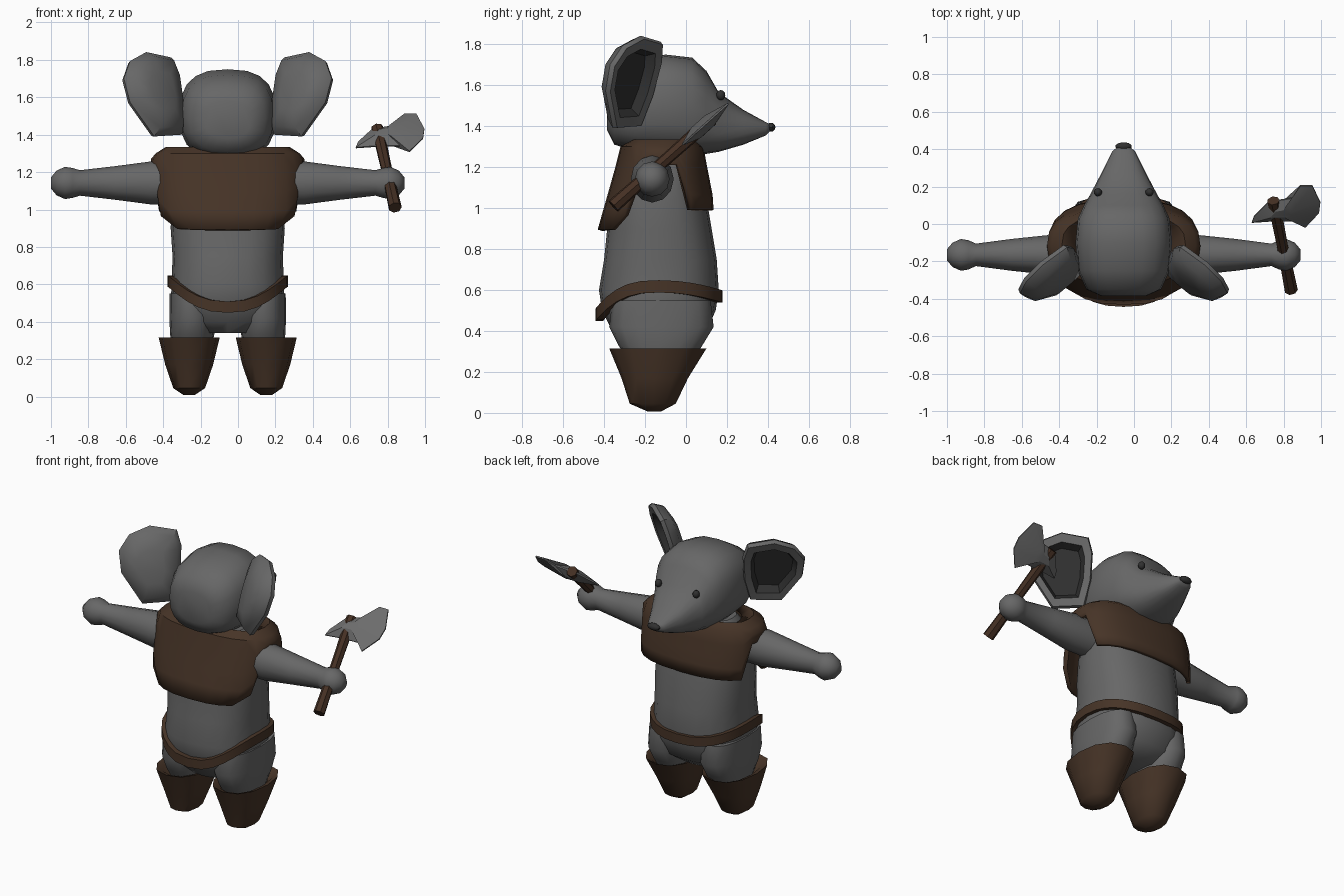
import bpy, bmesh, math
from mathutils import Vector

if "Cube" in bpy.data.objects:
    bpy.data.objects.remove(bpy.data.objects["Cube"])

CX = -0.055  # symmetry plane of the figure


def material(name, rgb):
    m = bpy.data.materials.new(name)
    m.diffuse_color = (*rgb, 1)
    m.use_nodes = True
    m.node_tree.nodes["Principled BSDF"].inputs["Base Color"].default_value = m.diffuse_color
    return m


FUR = material("grey fur", (0.135, 0.135, 0.135))
DARK = material("dark grey", (0.03, 0.03, 0.03))
LEATHER = material("brown leather", (0.062, 0.034, 0.020))
WOOD = material("brown wood", (0.058, 0.029, 0.017))
STEEL = material("grey steel", (0.15, 0.15, 0.15))


def finish(name, bm, mats, angle=40):
    bmesh.ops.recalc_face_normals(bm, faces=bm.faces[:])
    me = bpy.data.meshes.new(name)
    bm.to_mesh(me)
    bm.free()
    ob = bpy.data.objects.new(name, me)
    bpy.context.collection.objects.link(ob)
    for m in mats:
        me.materials.append(m)
    bpy.ops.object.select_all(action='DESELECT')
    ob.select_set(True)
    bpy.context.view_layer.objects.active = ob
    bpy.ops.object.shade_smooth_by_angle(angle=math.radians(angle))
    return ob


def loft(name, rings, mats, caps=(True, True), wrap=False, dark_from=None, angle=40):
    """Skin closed rings of points; faces from ring dark_from on use slot 1."""
    bm = bmesh.new()
    vs = [[bm.verts.new(p) for p in r] for r in rings]
    n = len(rings[0])
    pairs = list(zip(vs, vs[1:])) + ([(vs[-1], vs[0])] if wrap else [])
    for k, (a, b) in enumerate(pairs):
        for i in range(n):
            f = bm.faces.new((a[i], a[(i + 1) % n], b[(i + 1) % n], b[i]))
            f.material_index = int(dark_from is not None and k >= dark_from)
    if not wrap:
        if caps[0]:
            bm.faces.new(vs[0])
        if caps[1]:
            bm.faces.new(vs[-1]).material_index = int(dark_from is not None)
    return finish(name, bm, mats, angle)


def oval(a, b, n=20, e=2.4):
    """Superellipse points with half sizes a and b."""
    out = []
    for i in range(n):
        t = 2 * math.pi * i / n
        c, s = math.cos(t), math.sin(t)
        out.append((math.copysign(abs(c) ** (2 / e), c) * a,
                    math.copysign(abs(s) ** (2 / e), s) * b))
    return out


def flat_ring(z, xc, a, y0, y1, n=20, e=2.4):
    return [(CX + xc + p, (y0 + y1) / 2 + q, z) for p, q in oval(a, (y1 - y0) / 2, n, e)]


# torso
torso = [(.34, .15, -.30, .02), (.40, .27, -.36, .10), (.50, .305, -.41, .145),
         (.60, .30, -.425, .16), (.75, .295, -.40, .15), (.90, .305, -.385, .125),
         (1.05, .30, -.37, .10), (1.2, .28, -.32, .06), (1.3, .20, -.25, 0)]
loft("torso", [flat_ring(z, 0, a, y0, y1) for z, a, y0, y1 in torso], [FUR])

# head with pointed snout
head = [(-.385, .12, 1.38, 1.58), (-.35, .20, 1.31, 1.66), (-.25, .245, 1.28, 1.72),
        (-.10, .258, 1.265, 1.75), (.03, .245, 1.26, 1.735), (.10, .212, 1.265, 1.67),
        (.16, .178, 1.275, 1.565), (.28, .115, 1.31, 1.48), (.39, .06, 1.355, 1.42),
        (.41, .035, 1.375, 1.41)]
loft("head", [[(CX + p, y, (z0 + z1) / 2 + q) for p, q in oval(a, (z1 - z0) / 2, 20, 2.6)]
              for y, a, z0, z1 in head], [FUR], angle=50)


def ball(name, loc, scale, mat):
    bm = bmesh.new()
    bmesh.ops.create_uvsphere(bm, u_segments=10, v_segments=6, radius=1)
    for v in bm.verts:
        v.co = Vector([v.co[i] * scale[i] + loc[i] for i in range(3)])
    finish(name, bm, [mat])


ball("nose", (CX, .415, 1.395), (.045, .022, .022), DARK)

# ear outline in its own tilted plane
EAR = [(-.14, -.22), (.054, -.23), (.178, -.04), (.19, .094), (.125, .19),
       (0, .24), (-.165, .21), (-.19, .115), (-.18, -.06)]

for s, side in ((1, "right"), (-1, "left")):
    # eyes
    ball(side + "_eye", (CX + s * .138, .17, 1.552), (.022, .022, .025), DARK)

    # cupped ears with a dark recess
    U, V, N = Vector((.77, -.62, 0)), Vector((.18, .22, .96)), Vector((.595, .74, -.28))
    rings = []
    for k, d in ((.45, -.085), (.85, -.055), (1, -.005), (.96, .02), (.74, .015), (.62, -.03)):
        ring = []
        for u, v in EAR:
            p = Vector((.395, -.27, 1.61)) + U * (u * k) + V * (v * k) + N * d
            ring.append((CX + s * p.x, p.y, p.z))
        rings.append(ring)
    loft(side + "_ear", rings, [FUR, DARK], dark_from=4)

    # arms with round hands
    arm = [(.22, .10, .115), (.41, .105, .115), (.60, .085, .09), (.79, .06, .068), (.83, .078, .08),
           (.87, .085, .086), (.915, .065, .066), (.945, .03, .03)]
    loft(side + "_arm", [[(CX + s * x, -.165 + p, 1.142 + q) for p, q in oval(a, b, 12, 2)]
                         for x, a, b in arm], [FUR], angle=50)

    # legs
    leg = [(.25, .10, -.28, .03), (.33, .118, -.33, .08), (.42, .122, -.375, .135), (.55, .12, -.36, .12)]
    loft(side + "_leg", [flat_ring(z, s * .19, a, y0, y1, 16) for z, a, y0, y1 in leg], [FUR])

    # flared boots, open cuff
    boot = [(.008, .03, -.19, -.12), (.045, .085, -.275, -.05), (.17, .128, -.315, .01),
            (.315, .163, -.375, .10), (.30, .125, -.335, .07), (.26, .10, -.28, .03)]
    loft(side + "_boot", [flat_ring(z, s * .206, a, y0, y1, 12, 2.3) for z, a, y0, y1 in boot], [LEATHER])

# belt that sags at the back and a little at the front
belt = []
for grow, dz in ((-.02, -.03), (.018, -.03), (.018, .03), (-.02, .03)):
    ring = []
    a, b = .305 + grow, .293 + grow
    for p, q in oval(a, b, 28):
        t = abs(q / b)
        sag = .14 * t ** 2.8 if q < 0 else .05 * t ** 2
        ring.append((CX + p, -.132 + q, .618 - sag + dz))
    belt.append(ring)
loft("belt", belt, [LEATHER], wrap=True)

# shoulder cape with arm openings
NSEG = 24
cape = [flat_ring(1.27, 0, .22, -.29, .05, NSEG, 2.6), flat_ring(1.335, 0, .33, -.27, .05, NSEG, 2.6),
        flat_ring(1.30, 0, .385, -.32, .085, NSEG, 2.6)]
for k in range(1, 5):
    ring = []
    for i, (p, q) in enumerate(oval(1, 1, NSEG, 2.6)):
        sn = math.sin(2 * math.pi * i / NSEG)
        if abs(sn) < .3:
            hem = 1.21
        elif sn > 0:
            hem = .99
        else:
            hem = .965 if sn > -.6 else .895
        z = 1.29 + (hem - 1.29) * k / 4
        a = .41 if z > .98 else .41 - (.98 - z) * .7
        drop = (1.27 - z) / .37
        y0, y1 = -.325 - .105 * drop, .09 + .045 * min(1, drop * 1.6)
        ring.append((CX + p * a, (y0 + y1) / 2 + q * (y1 - y0) / 2, z))
    cape.append(ring)
ob = loft("cape", cape, [LEATHER], caps=(False, False))
mod = ob.modifiers.new("thickness", 'SOLIDIFY')
mod.thickness = .025
mod.offset = -1

# axe handle
D = Vector((-.143, .737, .66)).normalized()
A = Vector((.99, .1, .1)).normalized()
T = A.cross(D)
low, high = Vector((.84, -.355, 1.01)), Vector((.745, .125, 1.435))
loft("axe_handle", [[low.lerp(high, t) + A * p + T * q for p, q in oval(r, r, 7, 2)]
                    for t, r in ((0, .036), (.5, .03), (1, .034))], [WOOD], angle=30)

# axe head: thin outline with a thick core
EDGE = [(-.139, -.085), (-.12, -.042), (-.03, .05), (.105, .06), (.157, .143), (.22, .133),
        (.245, .008), (.227, -.065), (.14, -.158), (.095, -.105), (-.02, -.09)]
eye_pt = Vector((.755, .085, 1.40))
rings = []
for k, h in ((.3, -.034), (1, -.004), (1, .004), (.3, .034)):
    rings.append([eye_pt + A * (.02 + (a - .02) * k) + D * (-.015 + (b + .015) * k) + T * h
                  for a, b in EDGE])
loft("axe_head", rings, [STEEL], angle=20)
